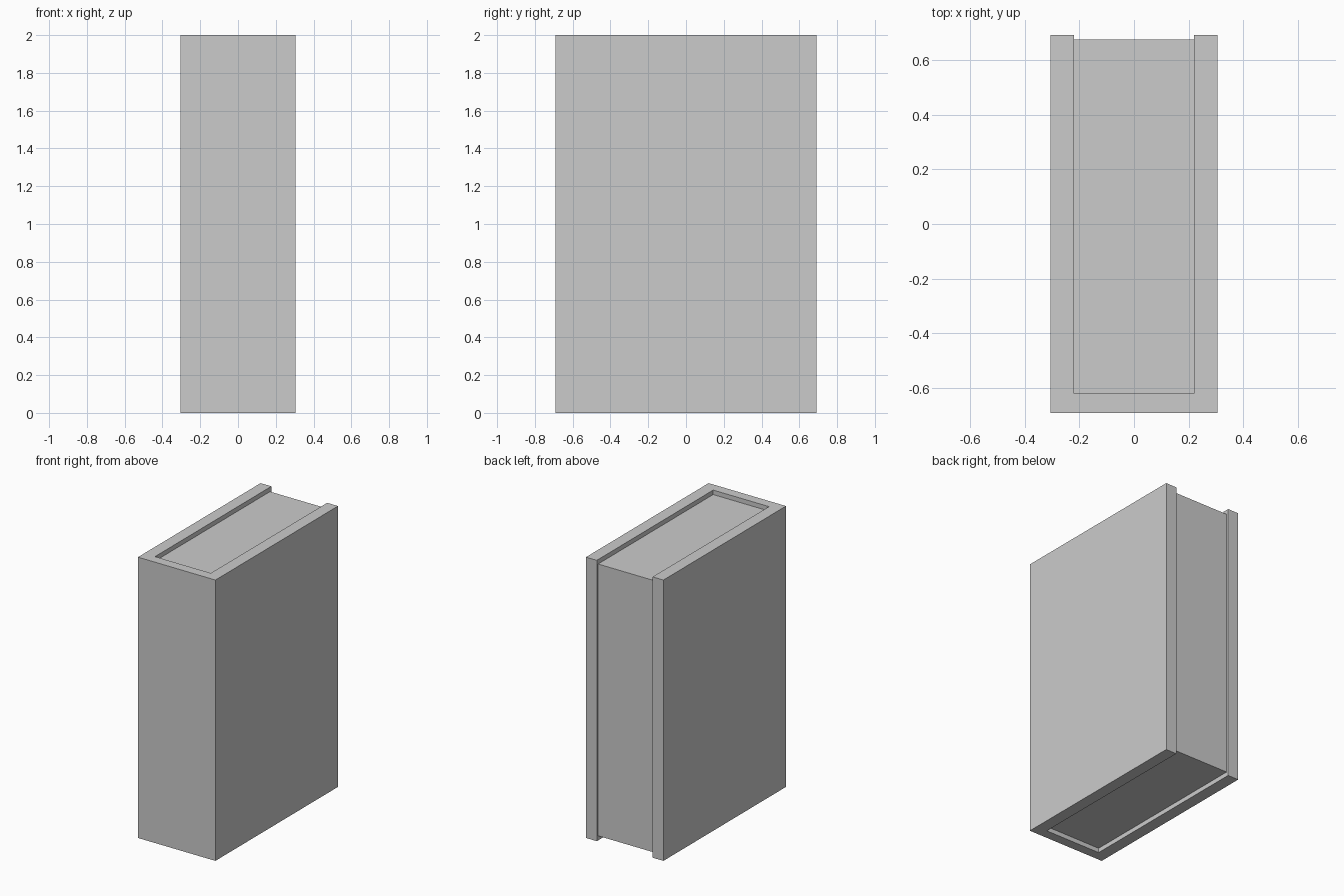
import bpy, bmesh

if "Cube" in bpy.data.objects:
    bpy.data.objects.remove(bpy.data.objects["Cube"])


def extrude_profile(name, points, z0, z1):
    """Closed prism from an outline in the xy plane."""
    bm = bmesh.new()
    base = bm.faces.new([bm.verts.new((x, y, z0)) for x, y in points])
    top = bmesh.ops.extrude_face_region(bm, geom=[base], use_keep_orig=True)
    verts = [g for g in top["geom"] if isinstance(g, bmesh.types.BMVert)]
    bmesh.ops.translate(bm, verts=verts, vec=(0, 0, z1 - z0))
    bmesh.ops.recalc_face_normals(bm, faces=bm.faces)
    mesh = bpy.data.meshes.new(name)
    bm.to_mesh(mesh)
    bm.free()
    obj = bpy.data.objects.new(name, mesh)
    bpy.context.collection.objects.link(obj)
    return obj


W, D, H = 0.305, 0.69, 2.0              # half width, half depth, height
PAGE_W, SPINE_Y, PAGE_BACK = 0.22, -0.62, 0.675
RECESS = 0.032                          # pages sit below the cover edges

# Cover: U-shaped outline, spine at the front and two boards
right_half = [(W, -D), (W, D), (PAGE_W, D), (PAGE_W, SPINE_Y)]
left_half = [(-x, y) for x, y in reversed(right_half)]
extrude_profile("book_cover", right_half + left_half, 0, H)

# Page block, inset at top, bottom and back
extrude_profile("page_block",
                [(-PAGE_W, SPINE_Y), (PAGE_W, SPINE_Y),
                 (PAGE_W, PAGE_BACK), (-PAGE_W, PAGE_BACK)],
                RECESS, H - RECESS)
